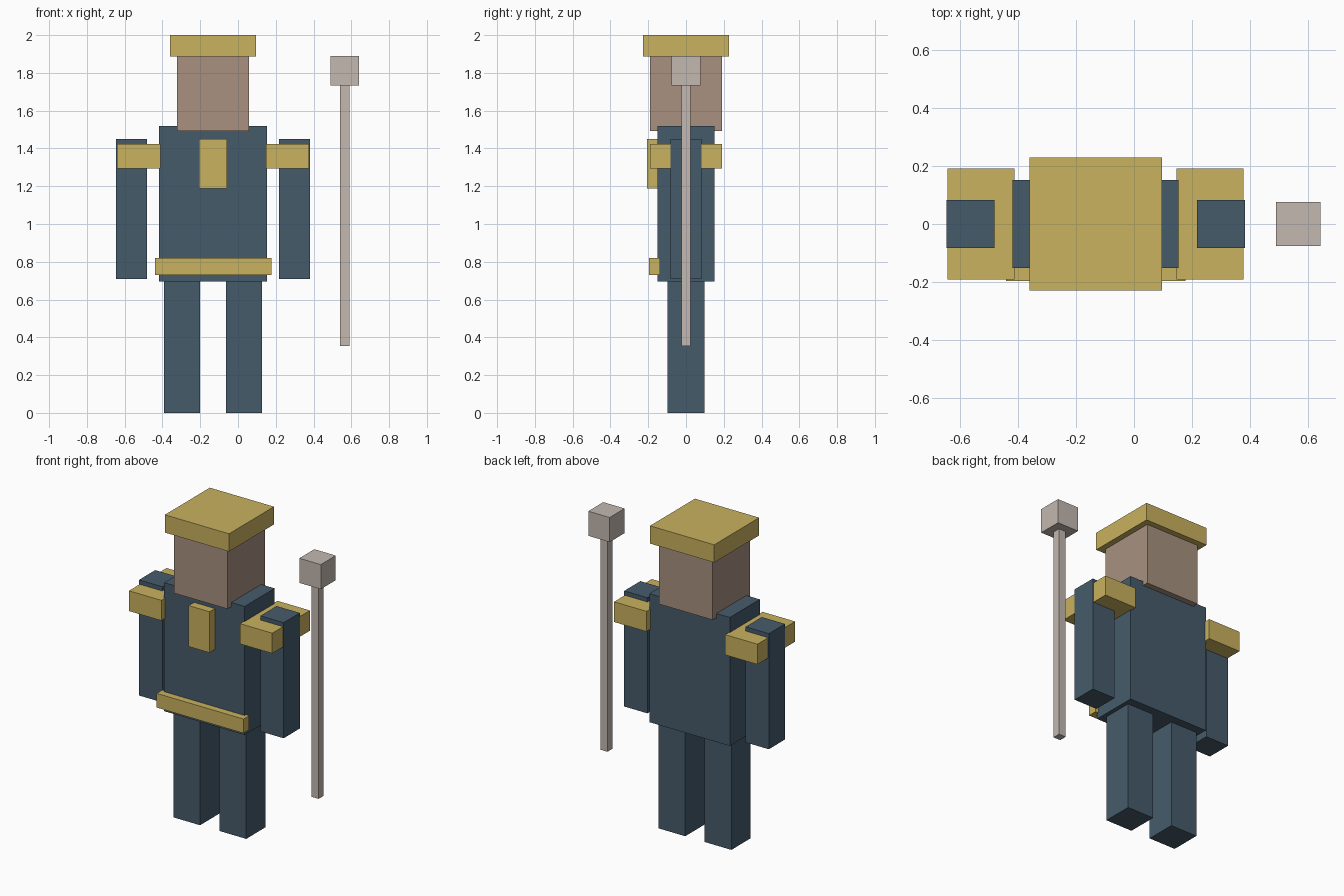
import bpy

# Remove the default cube
cube = bpy.data.objects.get("Cube")
if cube:
    bpy.data.objects.remove(cube, do_unlink=True)


def material(name, rgb):
    mat = bpy.data.materials.new(name)
    mat.use_nodes = True
    mat.diffuse_color = (*rgb, 1)
    bsdf = next(n for n in mat.node_tree.nodes if n.type == "BSDF_PRINCIPLED")
    bsdf.inputs["Base Color"].default_value = (*rgb, 1)
    return mat


navy = material("navy cloth", (0.061, 0.105, 0.147))
gold = material("gold", (0.584, 0.445, 0.114))
skin = material("skin", (0.392, 0.283, 0.216))
pale = material("pale staff", (0.546, 0.479, 0.434))

BODY_X = -0.132   # centre line of the figure
STAFF_X = 0.565   # centre line of the staff


def box(name, mat, x, width, depth, bottom, top, y=0):
    """Flat-faced box centred on x and y, spanning bottom to top."""
    bpy.ops.mesh.primitive_cube_add(size=1, location=(x, y, (bottom + top) / 2))
    obj = bpy.context.object
    obj.name = obj.data.name = name
    obj.scale = (width, depth, top - bottom)
    bpy.ops.object.transform_apply(location=False, rotation=False, scale=True)
    obj.data.materials.append(mat)


# Torso, head and hat
box("torso", navy, BODY_X, 0.571, 0.304, 0.695, 1.52)
box("head", skin, BODY_X, 0.381, 0.38, 1.493, 1.89)
box("hat", gold, BODY_X, 0.456, 0.456, 1.886, 2.0)

# Chest plate and belt on the front
box("chest_plate", gold, BODY_X, 0.148, 0.058, 1.187, 1.45, y=-0.177)
box("belt", gold, BODY_X, 0.617, 0.058, 0.729, 0.82, y=-0.167)

# Paired limbs and shoulder pads
for side, s in (("left", 1), ("right", -1)):
    box(side + "_leg", navy, BODY_X + s * 0.164, 0.19, 0.196, 0, 0.70)
    box(side + "_arm", navy, BODY_X + s * 0.431, 0.165, 0.164, 0.708, 1.45)
    box(side + "_shoulder_pad", gold, BODY_X + s * 0.394, 0.23, 0.382, 1.293, 1.423)

# Staff beside the left arm
box("staff_shaft", pale, STAFF_X, 0.05, 0.05, 0.353, 1.74)
box("staff_head", pale, STAFF_X, 0.152, 0.152, 1.732, 1.89)
